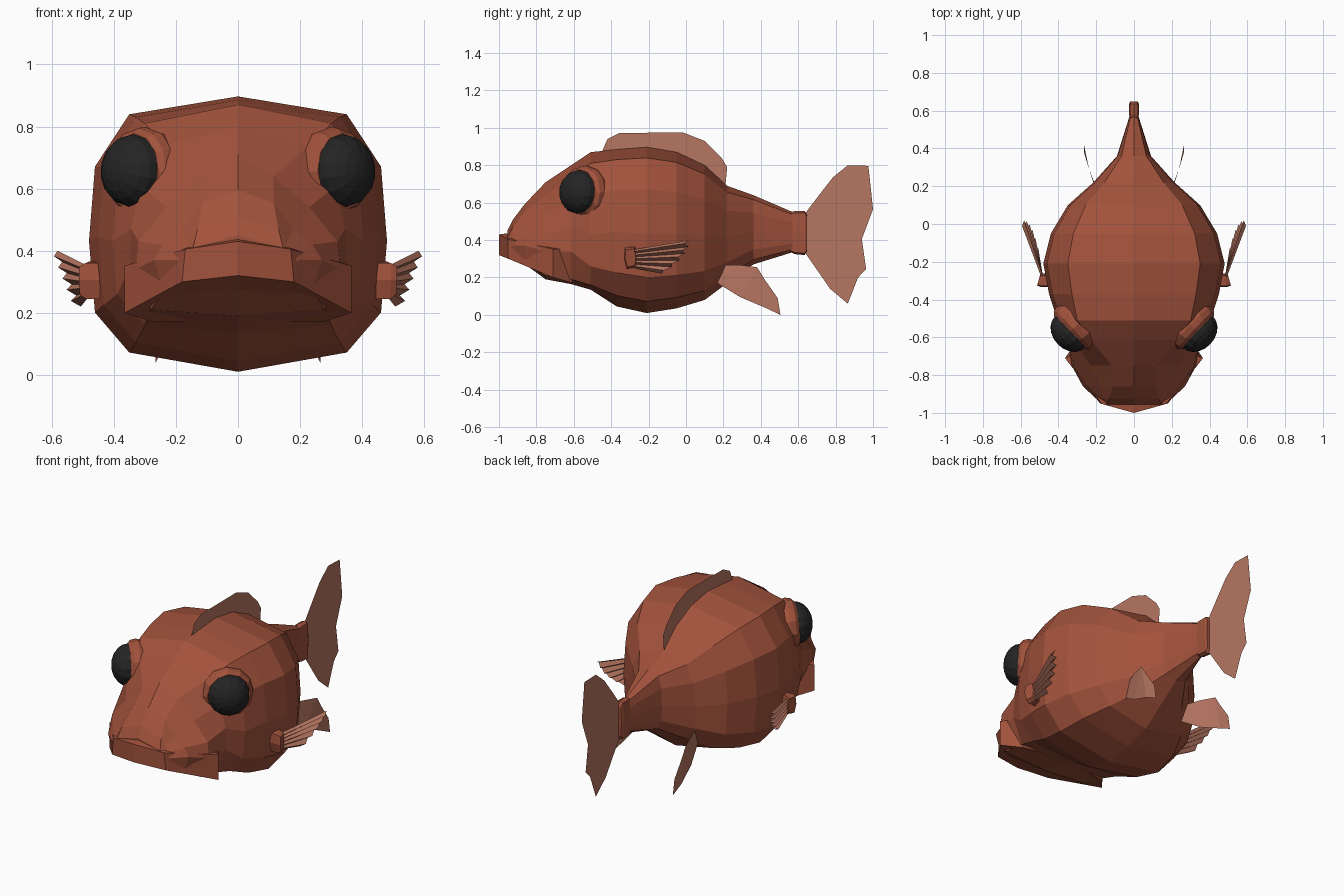
import bpy, bmesh, math
from mathutils import Vector, Matrix

if "Cube" in bpy.data.objects:
    bpy.data.objects.remove(bpy.data.objects["Cube"])


def material(name, rgb):
    m = bpy.data.materials.new(name)
    m.diffuse_color = (*rgb, 1)
    m.use_nodes = True
    m.node_tree.nodes["Principled BSDF"].inputs["Base Color"].default_value = m.diffuse_color
    return m


SKIN = material("rust skin", (0.36, 0.085, 0.045))
FIN = material("pale fin", (0.47, 0.18, 0.12))
BLACK = material("eye black", (0.018, 0.018, 0.018))


def finish(name, bm, mat, mirror=False, solid=True):
    if solid:
        bmesh.ops.recalc_face_normals(bm, faces=bm.faces[:])
    me = bpy.data.meshes.new(name)
    bm.to_mesh(me)
    bm.free()
    me.materials.append(mat)
    ob = bpy.data.objects.new(name, me)
    bpy.context.collection.objects.link(ob)
    if mirror:
        mod = ob.modifiers.new("Mirror", 'MIRROR')
        mod.use_mirror_merge = False
    return ob


def loft(name, rings, mat, mirror=False):
    """Skin closed rings of equal length and cap both ends."""
    bm = bmesh.new()
    rows = [[bm.verts.new(p) for p in r] for r in rings]
    n = len(rows[0])
    for a, b in zip(rows, rows[1:]):
        for i in range(n):
            j = (i + 1) % n
            bm.faces.new((a[i], a[j], b[j], b[i]))
    bm.faces.new(rows[0])
    bm.faces.new(rows[-1])
    return finish(name, bm, mat, mirror)


def flat_fin(name, outline, x_at=lambda y, z: 0.0, mirror=False):
    """Thin sheet from a (y, z) outline."""
    bm = bmesh.new()
    f = bm.faces.new([bm.verts.new((x_at(y, z), y, z)) for y, z in outline])
    bmesh.ops.triangulate(bm, faces=[f])
    return finish(name, bm, FIN, mirror, solid=False)


def full_ring(y, half):
    """Half cross-section from top centre to bottom centre, mirrored."""
    pts = half + [(-x, z) for x, z in reversed(half[1:-1])]
    return [(x, y, z) for x, z in pts]


# Body: head sections are drawn, the rest scale one common section
head = [
    (-.955, [(0, .45), (.145, .41), (.15, .39), (.155, .38), (.16, .36), (.15, .33), (0, .33)]),
    (-.925, [(0, .51), (.13, .47), (.16, .43), (.18, .40), (.20, .37), (.18, .31), (0, .31)]),
    (-.86, [(0, .595), (.115, .555), (.18, .47), (.24, .42), (.27, .37), (.24, .27), (0, .27)]),
    (-.75, [(0, .71), (.115, .64), (.23, .54), (.32, .43), (.33, .34), (.28, .21), (0, .19)]),
    (-.615, [(0, .80), (.23, .74), (.315, .61), (.345, .47), (.35, .34), (.29, .19), (0, .165)]),
    (-.51, [(0, .87), (.30, .81), (.385, .64), (.405, .43), (.39, .26), (.30, .16), (0, .135)]),
]
section = [(0, 1), (.73, .935), (.96, .745), (1, .475), (.96, .215), (.73, .07), (0, 0)]
trunk = [  # y, half width, top, bottom
    (-.37, .45, .885, .045), (-.21, .48, .897, .01), (-.05, .44, .87, .035),
    (.1, .35, .80, .08), (.22, .215, .69, .17), (.36, .09, .64, .27), (.57, .024, .55, .335)]
rings = [full_ring(y, h) for y, h in head]
rings += [full_ring(y, [(w * a, b0 + (t - b0) * c) for a, c in section]) for y, w, t, b0 in trunk]
loft("body", rings, SKIN)

# Collar at the root of the tail
collar = [(0, 1), (.8, .96), (1, .5), (.8, .04), (0, 0)]
loft("tail_collar", [full_ring(y, [(w * a, lo + (hi - lo) * c) for a, c in collar])
                     for y, w, hi, lo in [(.55, .022, .545, .34), (.58, .026, .555, .325),
                                          (.635, .026, .555, .32), (.648, .02, .53, .345)]], SKIN)

# Wide lower jaw, lofted sideways from centre to corners
mid = [(0, -.93, .44), (0, -1, .43), (0, -1, .32), (0, -.56, .17), (0, -.55, .35)]
side = [(.145, -.9, .42), (.17, -.953, .405), (.18, -.95, .30), (.14, -.58, .17), (.14, -.56, .35)]
corner = [(.31, -.69, .36), (.365, -.71, .352), (.365, -.71, .2), (.28, -.61, .172), (.29, -.6, .35)]
flip = lambda r: [(-x, y, z) for x, y, z in r]
loft("lower_jaw", [flip(corner), flip(side), mid, side, corner], SKIN)

# Eyes: tapered socket and dark dome looking out and forward
axis = Vector((.72, -.68, .06)).normalized()
turn = axis.to_track_quat('Z', 'Y').to_matrix().to_4x4()


def eye_circle(r, d, n=12):
    m = Matrix.Translation((.335, -.568, .655)) @ turn
    return [m @ Vector((r * math.cos(i * math.tau / n), r * math.sin(i * math.tau / n), d)) for i in range(n)]


loft("eye_socket", [eye_circle(.13, -.1), eye_circle(.147, -.04), eye_circle(.14, -.01),
                    eye_circle(.122, .008)], SKIN, mirror=True)
bm = bmesh.new()
bmesh.ops.create_uvsphere(bm, u_segments=14, v_segments=10, radius=1)
bmesh.ops.transform(bm, verts=bm.verts[:], matrix=Matrix.Translation((.338, -.572, .657)) @ turn
                    @ Matrix.Diagonal((.118, .118, .092, 1)))
finish("eye", bm, BLACK, mirror=True)

# Pectoral fins: a small stub and a pleated fan
stub = []
for x, s in ((.42, 1), (.485, 1), (.505, .8)):
    c = [(-.03, .055), (.025, .06), (.036, .0), (.03, -.05), (-.02, -.06), (-.036, 0)]
    stub.append([(x + .02 * a / .036 * (-.4), -.297 + a * s, .305 + b * s) for a, b in c])
loft("pectoral_stub", stub, SKIN, mirror=True)
bm = bmesh.new()
root, tip = [], []
N = 10
for i in range(N + 1):
    t = i / N
    fold = .011 if i % 2 else -.011
    reach = 1 - .1 * (i % 2)
    root.append(bm.verts.new((.488 + fold * .5, -.275, .35 - .1 * t)))
    length = (.295 - .15 * t ** 2) * reach
    tip.append(bm.verts.new((.488 + .108 * (1 - .7 * t) * reach + fold * 1.3,
                             -.275 + length, .40 - .18 * t)))
for i in range(N):
    bm.faces.new((root[i], root[i + 1], tip[i + 1], tip[i]))
finish("pectoral_fin", bm, FIN, mirror=True, solid=False)

# Pelvic fins
flat_fin("pelvic_fin", [(.18, .265), (.28, .268), (.38, .255), (.42, .19), (.49, .09), (.505, 0),
                        (.42, .04), (.29, .095), (.16, .175)],
         lambda y, z: .195 + .07 * min(1, max(0, (y - .18) / .18)), mirror=True)

# Dorsal fin
flat_fin("dorsal_fin", [(-.45, .87), (-.42, .94), (-.355, .973), (-.015, .975), (.1, .93), (.19, .84),
                        (.22, .79), (.21, .68), (.1, .78), (-.05, .85), (-.21, .88)])

# Tail fin
flat_fin("tail_fin", [(.635, .54), (.715, .645), (.785, .735), (.865, .80), (.975, .797), (1, .565),
                      (.94, .405), (.963, .245), (.92, .2), (.865, .06), (.77, .14), (.635, .335)])
